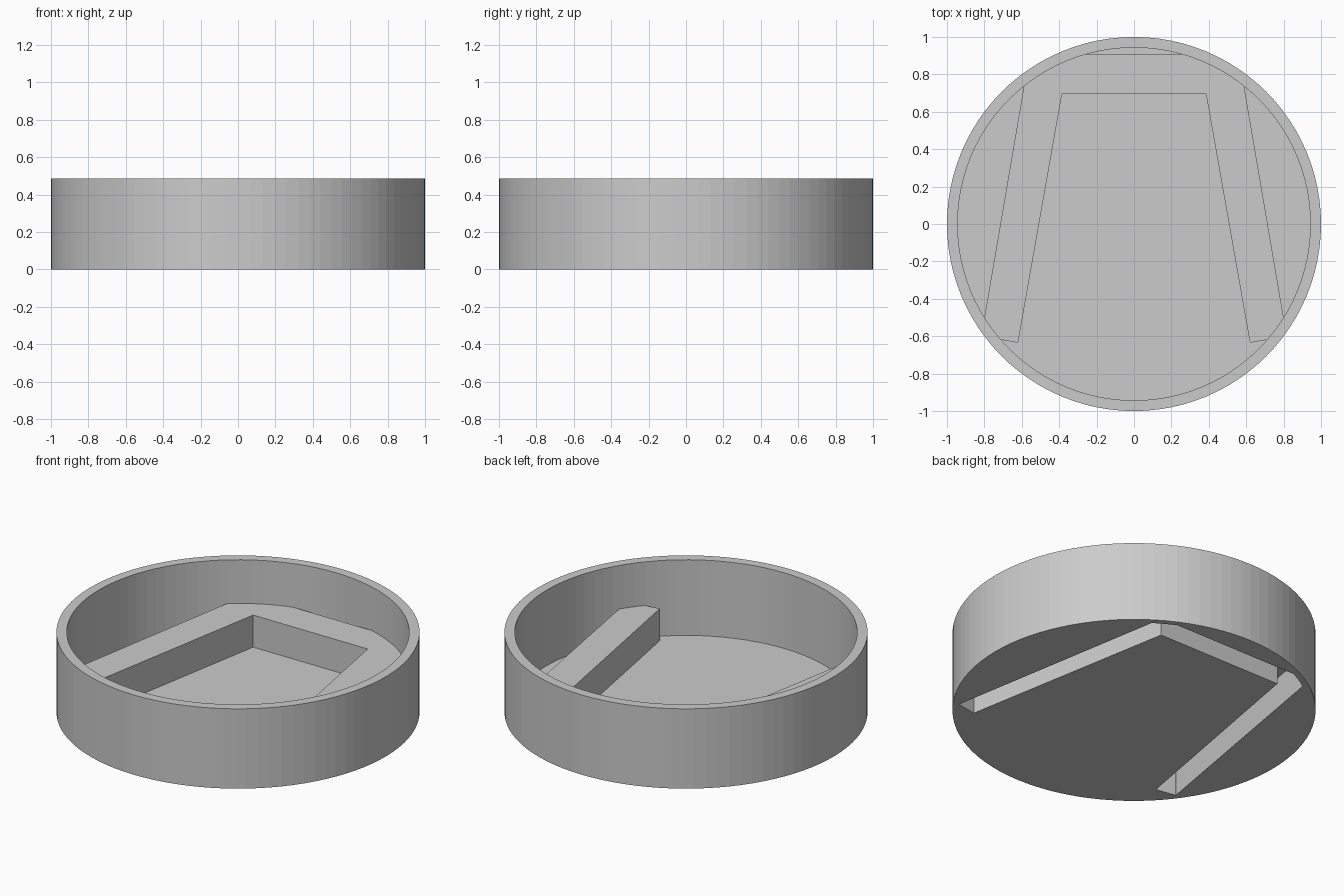
import bpy
import bmesh
import math

SEGMENTS = 96

if "Cube" in bpy.data.objects:
    bpy.data.objects.remove(bpy.data.objects["Cube"], do_unlink=True)

grey = bpy.data.materials.new("light_grey")
grey.use_nodes = True
grey.diffuse_color = (0.6, 0.6, 0.6, 1)
grey.node_tree.nodes["Principled BSDF"].inputs["Base Color"].default_value = (0.6, 0.6, 0.6, 1)


def prism(name, outline, z0, z1):
    """Extrude a closed outline from z0 up to z1."""
    bm = bmesh.new()
    base = bm.faces.new([bm.verts.new((x, y, z0)) for x, y in outline])
    top = bmesh.ops.extrude_face_region(bm, geom=[base])["geom"]
    verts = [v for v in top if isinstance(v, bmesh.types.BMVert)]
    bmesh.ops.translate(bm, verts=verts, vec=(0, 0, z1 - z0))
    bmesh.ops.recalc_face_normals(bm, faces=bm.faces)
    mesh = bpy.data.meshes.new(name)
    bm.to_mesh(mesh)
    bm.free()
    mesh.materials.append(grey)
    obj = bpy.data.objects.new(name, mesh)
    bpy.context.collection.objects.link(obj)
    return obj


def disc(name, radius, z0, z1):
    angles = [2 * math.pi * i / SEGMENTS for i in range(SEGMENTS)]
    return prism(name, [(radius * math.cos(a), radius * math.sin(a)) for a in angles], z0, z1)


def combine(target, tool, operation):
    """Bake a boolean into the target and discard the tool."""
    mod = target.modifiers.new("boolean", "BOOLEAN")
    mod.operation = operation
    mod.solver = "EXACT"
    mod.object = tool
    depsgraph = bpy.context.evaluated_depsgraph_get()
    baked = bpy.data.meshes.new_from_object(target.evaluated_get(depsgraph))
    target.modifiers.clear()
    target.data = baked
    bpy.data.objects.remove(tool, do_unlink=True)


def arch(name, half, radius, z0, z1):
    """Mirrored three-sided bar, trimmed to a round boundary."""
    outline = half + [(-x, y) for x, y in reversed(half)]
    bar = prism(name, outline, z0, z1)
    combine(bar, disc("trim", radius, z0 - 0.1, z1 + 0.1), "INTERSECT")
    return bar


# Round tray with a thin floor and upright wall
tray = disc("round_tray", 1.0, 0, 0.485)
combine(tray, disc("cavity", 0.943, 0.025, 0.6), "DIFFERENCE")

# Raised three-sided ridge standing on the floor
ridge_half = [(0.385, 0.695), (0.62, -0.635), (0.817, -0.6), (0.56, 0.905)]
combine(tray, arch("ridge", ridge_half, 0.975, 0.012, 0.22), "UNION")

# Hollow channel under the ridge, open below
channel_half = [(0.418, 0.73), (0.655, -0.592), (0.779, -0.57), (0.53, 0.87)]
combine(tray, arch("channel", channel_half, 0.965, -0.1, 0.19), "DIFFERENCE")

tray.data.materials.clear()
tray.data.materials.append(grey)
for face in tray.data.polygons:
    face.material_index = 0
    face.use_smooth = False
